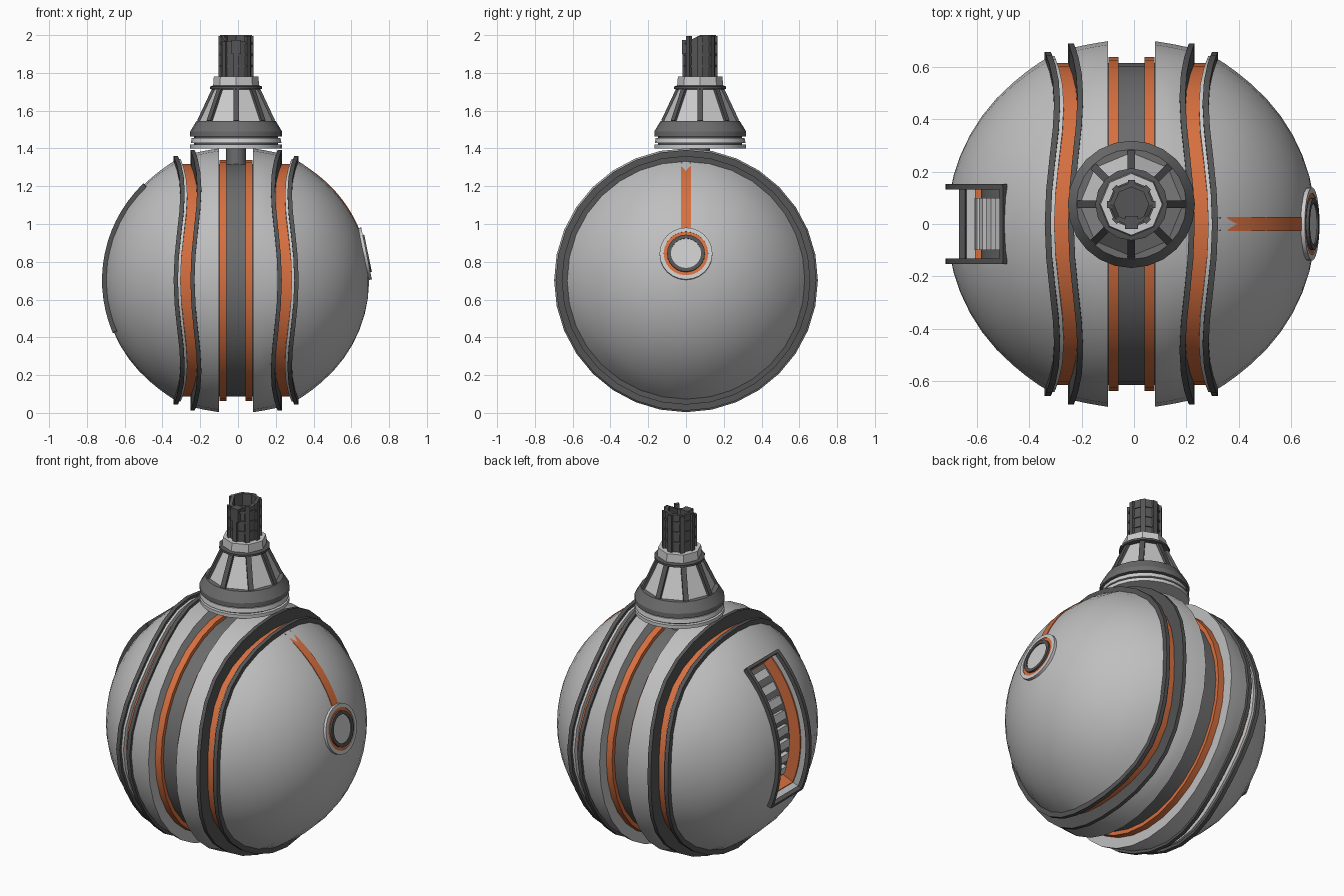
import bpy, bmesh
from math import sin, cos, pi, radians, sqrt, atan2
from mathutils import Matrix, Vector

if "Cube" in bpy.data.objects:
    bpy.data.objects.remove(bpy.data.objects["Cube"])

CX, CZ, R = -0.01, 0.702, 0.704      # ball centre and radius
NY = 0.075                           # neck offset in y


def material(name, rgb):
    m = bpy.data.materials.new(name)
    m.use_nodes = True
    m.diffuse_color = (*rgb, 1)
    bsdf = next(n for n in m.node_tree.nodes if n.type == 'BSDF_PRINCIPLED')
    bsdf.inputs["Base Color"].default_value = (*rgb, 1)
    return m


SHELL = material("shell grey", (0.52, 0.52, 0.52))
LIGHT = material("light grey", (0.6, 0.6, 0.6))
DARK = material("dark grey", (0.09, 0.09, 0.09))
BELT = material("belt grey", (0.15, 0.15, 0.15))
ORANGE = material("orange", (0.68, 0.16, 0.05))


def finish(name, bm, mat, smooth=True):
    bmesh.ops.remove_doubles(bm, verts=bm.verts, dist=1e-5)
    bmesh.ops.recalc_face_normals(bm, faces=bm.faces)
    me = bpy.data.meshes.new(name)
    bm.to_mesh(me)
    bm.free()
    me.materials.append(mat)
    ob = bpy.data.objects.new(name, me)
    bpy.context.collection.objects.link(ob)
    if smooth:
        shade(ob)
    return ob


def select(ob):
    bpy.ops.object.select_all(action='DESELECT')
    ob.select_set(True)
    bpy.context.view_layer.objects.active = ob


def shade(ob):
    select(ob)
    bpy.ops.object.shade_smooth_by_angle(angle=radians(30))


def revolve(name, mat, profile, matrix, segs=32, smooth=True):
    """Spin a closed (height, radius, wave) profile around the local z axis."""
    bm = bmesh.new()
    rings = []
    for i in range(segs):
        t = 2 * pi * i / segs
        ring = []
        for h, r, *w in profile:
            h += 0.018 * cos(4 * t) * (w[0] if w else 0)
            ring.append(bm.verts.new(matrix @ Vector((r * cos(t), r * sin(t), h))))
        rings.append(ring)
    n = len(profile)
    for i in range(segs):
        a, b = rings[i], rings[(i + 1) % segs]
        for j in range(n):
            k = (j + 1) % n
            if profile[j][1] or profile[k][1]:
                bm.faces.new((a[j], a[k], b[k], b[j]))
    return finish(name, bm, mat, smooth)


def ring(h0, h1, r0, r1, w=0):
    return [(h0, r0, w), (h0, r1, w), (h1, r1, w), (h1, r0, w)]


def sector(name, mat, side, r0, r1, a0, a1, y0, y1, n=14):
    """Solid arc around the ball centre in the xz plane, angles in degrees."""
    bm = bmesh.new()
    loops = []
    for i in range(n + 1):
        a = radians(a0 + (a1 - a0) * i / n)
        loops.append([bm.verts.new((CX + side * r * cos(a), y, CZ + r * sin(a)))
                      for r, y in ((r0, y0), (r1, y0), (r1, y1), (r0, y1))])
    for p, q in zip(loops, loops[1:]):
        for j in range(4):
            k = (j + 1) % 4
            bm.faces.new((p[j], p[k], q[k], q[j]))
    bm.faces.new(loops[0])
    bm.faces.new(loops[-1])
    return finish(name, bm, mat)


def box(name, mat, size, matrix):
    bm = bmesh.new()
    bmesh.ops.create_cube(bm, size=1, matrix=matrix @ Matrix.Diagonal((*size, 1)))
    return finish(name, bm, mat, False)


def on_ball(u, w=0):
    return (u, sqrt(R * R - u * u), w)


# Ball: core belt, then both halves outward from the middle
centre = Matrix.Translation((CX, 0, CZ))
revolve("core_belt", BELT, [(-0.1, 0), (-0.1, 0.615), (0.1, 0.615), (0.1, 0)],
        centre @ Matrix.Rotation(pi / 2, 4, 'Y'))
caps = {}
for side, label in ((1, "left"), (-1, "right")):
    m = centre @ Matrix.Rotation(side * pi / 2, 4, 'Y')
    revolve(label + "_belt_stripe", ORANGE, ring(0.05, 0.088, 0.58, 0.638), m)
    revolve(label + "_band", SHELL,
            [(0.09, 0.58), on_ball(0.09), on_ball(0.13), on_ball(0.165, 0.4),
             on_ball(0.205, 1), (0.205, 0.58, 1)], m)
    revolve(label + "_inner_rim", DARK, ring(0.202, 0.224, 0.6, 0.69, 1), m)
    revolve(label + "_groove_floor", ORANGE, ring(0.2, 0.29, 0.56, 0.615, 1), m)
    revolve(label + "_groove_lip", LIGHT, ring(0.276, 0.294, 0.56, 0.642, 1), m)
    revolve(label + "_outer_rim", DARK, ring(0.29, 0.313, 0.58, 0.658, 1), m)
    shell = [on_ball(u, w) for u, w in ((0.3, 1), (0.345, 0.6), (0.4, 0.2))]
    shell += [(R * sin(radians(a)), R * cos(radians(a))) for a in range(40, 90, 7)]
    caps[label] = revolve(label + "_cap", SHELL, [(0.28, 0), *shell, (R, 0)], m)

# Slot in the right cap
LOW, HIGH, W = -23, 46, 0.145
cutter = sector("slot_cutter", SHELL, -1, 0.57, 0.85, LOW, HIGH, -W, W)
cutter.hide_render = True
mod = caps["right"].modifiers.new("slot", 'BOOLEAN')
mod.operation, mod.solver, mod.object = 'DIFFERENCE', 'EXACT', cutter
select(caps["right"])
bpy.ops.object.modifier_apply(modifier=mod.name)
bpy.data.objects.remove(cutter)
shade(caps["right"])

sector("slot_floor", BELT, -1, 0.56, 0.575, LOW, HIGH, -W, W)
for part, mat, r0, r1, t in (("liner", ORANGE, 0.57, 0.645, 0.008),
                             ("frame", DARK, 0.685, 0.71, 0.014)):
    for s, label in ((1, "back"), (-1, "front")):
        y0, y1 = sorted((s * (W - t), s * (W + 0.008)))
        sector(f"slot_{part}_{label}", mat, -1, r0, r1, LOW, HIGH, y0, y1)
    d = t * 80
    sector(f"slot_{part}_bottom", mat, -1, r0, r1, LOW - 0.3, LOW + d, -W, W, 1)
    sector(f"slot_{part}_top", mat, -1, r0, r1, HIGH - d, HIGH + 0.3, -W, W, 1)
for i in range(8):
    a = LOW + 5 + i * 8
    sector(f"slot_tooth_{i + 1}", LIGHT, -1, 0.565, 0.6, a, a + 4.5, -0.1, 0.1, 1)

# Round hub and its stripe on the left cap
hub = centre @ Matrix.Rotation(atan2(0.69, 0.142), 4, 'Y')
revolve("hub_outer_ring", LIGHT, ring(0.66, 0.705, 0.118, 0.14), hub, 24)
revolve("hub_orange_ring", ORANGE, ring(0.66, 0.702, 0.098, 0.12), hub, 24)
revolve("hub_dark_ring", DARK, ring(0.66, 0.713, 0.08, 0.1), hub, 24)
revolve("hub_disc", LIGHT, [(0.66, 0), (0.66, 0.082), (0.707, 0.082), (0.707, 0)], hub, 24)
sector("cap_stripe", ORANGE, 1, 0.68, 0.706, 23, 61, -0.027, 0.027)
sector("cap_stripe_end", DARK, 1, 0.68, 0.708, 61, 62, -0.027, 0.027, 1)

# Neck: stacked base discs, ribbed cone, collar
neck = Matrix.Translation((CX, NY, 0))


def disc(name, mat, points, segs=24, smooth=True):
    profile = [(points[0][0], 0), *points, (points[-1][0], 0)]
    return revolve(name, mat, profile, neck, segs, smooth)


disc("neck_post", BELT, [(1.29, 0.053), (1.42, 0.053)], 16)
disc("neck_base_plate", LIGHT, [(1.4, 0.243), (1.42, 0.243)])
disc("neck_base_gap", DARK, [(1.415, 0.222), (1.47, 0.222)])
disc("neck_base_disc", LIGHT, [(1.43, 0.24), (1.455, 0.235)])
disc("neck_skirt", BELT, [(1.463, 0.243), (1.49, 0.243), (1.545, 0.21)])
disc("neck_cone", LIGHT, [(1.54, 0.2), (1.715, 0.118)], 8, False)
disc("neck_ring", DARK, [(1.712, 0.125), (1.716, 0.138), (1.728, 0.138), (1.732, 0.125)], 16)
disc("neck_collar", LIGHT, [(1.73, 0.122), (1.78, 0.118)], 8, False)
slope = atan2(0.082, 0.175)
for i in range(8):
    turn = neck @ Matrix.Rotation(i * pi / 4, 4, 'Z')
    lean = Matrix.Translation((0.157, 0, 1.63)) @ Matrix.Rotation(-slope, 4, 'Y')
    box(f"cone_rib_{i + 1}", DARK, (0.02, 0.028, 0.19), turn @ lean)

# Broken tube with ribs and hoops
tube = revolve("tube", DARK, [(1.76, 0), (1.76, 0.085), (2.0, 0.085),
                              (2.0, 0.066), (1.93, 0.066), (1.93, 0)], neck, 8, False)
for v in tube.data.vertices:
    if v.co.z > 1.99 and v.co.y < 0.03:
        v.co.z -= 0.03
for i in range(8):
    turn = neck @ Matrix.Rotation(i * pi / 4, 4, 'Z')
    top = 1.965 if i in (5, 6) else 1.995
    box(f"tube_rib_{i + 1}", DARK, (0.02, 0.026, top - 1.77),
        turn @ Matrix.Translation((0.083, 0, (top + 1.77) / 2)))
for i, z in enumerate((1.83, 1.89, 1.95)):
    revolve(f"tube_hoop_{i + 1}", DARK, ring(z, z + 0.012, 0.07, 0.091), neck, 8, False)
box("tube_stub", DARK, (0.05, 0.05, 0.075), Matrix.Translation((CX, 0.005, 1.937)))
